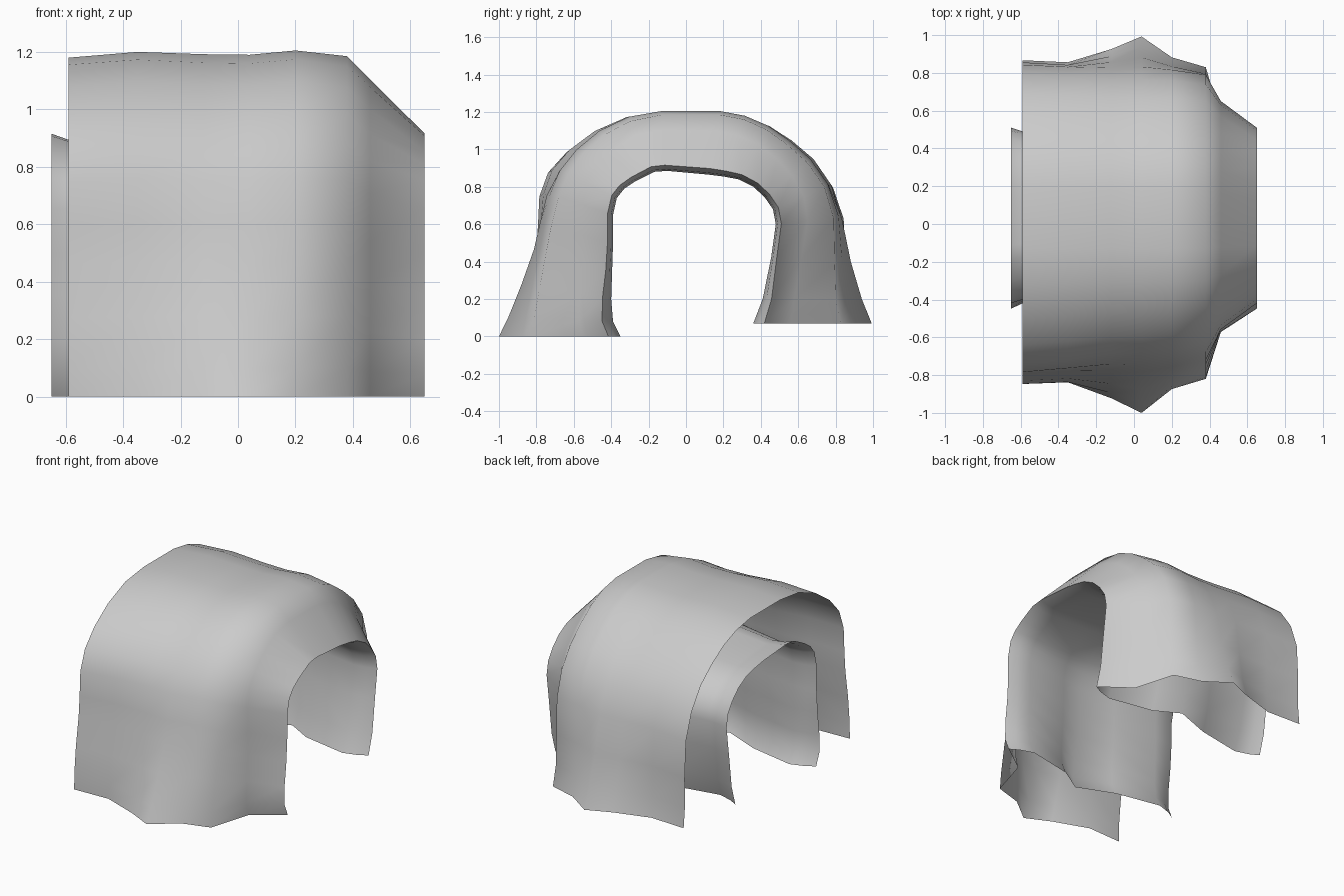
import bpy, math
from mathutils import Vector

if "Cube" in bpy.data.objects:
    bpy.data.objects.remove(bpy.data.objects["Cube"])

# Arch cross-sections (y, z), all running from left foot to right foot
MID = [(-1, 0), (-.96, .1), (-.9, .28), (-.84, .47), (-.82, .6), (-.8, .76), (-.74, .89),
       (-.64, 1.0), (-.5, 1.1), (-.32, 1.175), (-.13, 1.2), (.18, 1.2), (.32, 1.175),
       (.45, 1.125), (.57, 1.05), (.69, .95), (.79, .81), (.86, .64), (.91, .4), (.96, .2), (1, .07)]
END = [(-.82, 0), (-.81, .1), (-.78, .28), (-.745, .47), (-.72, .6), (-.68, .76), (-.63, .88),
       (-.55, .99), (-.44, 1.09), (-.3, 1.165), (-.13, 1.2), (.18, 1.2), (.31, 1.175),
       (.43, 1.12), (.54, 1.04), (.65, .94), (.74, .81), (.79, .64), (.795, .4), (.8, .2), (.83, .07)]
BORE = [(-.35, 0), (-.39, .08), (-.4, .2), (-.395, .35), (-.39, .5), (-.39, .65), (-.37, .74),
        (-.33, .79), (-.27, .83), (-.17, .88), (-.1, .885), (.12, .865), (.2, .855),
        (.28, .84), (.36, .8), (.42, .745), (.465, .68), (.48, .6), (.455, .42), (.41, .2), (.36, .07)]


def blend(a, b, t_low, t_high, power=1):
    """Mix two sections, with different weights at the feet and the crown."""
    out = []
    for p, q in zip(a, b):
        t = t_low + (t_high - t_low) * min(1, p[1] / .9) ** power
        out.append((p[0] + (q[0] - p[0]) * t, p[1] + (q[1] - p[1]) * t))
    return out


def grow(section, foot, side, crown):
    """Push a section outward by amounts set at the feet, the sides and the crown."""
    out = []
    for y, z in section:
        d = Vector((y - .04, max(0, z - .55))).normalized()
        amount = side * abs(d.x) + crown * (1 - abs(d.x))
        amount += (foot - side) * max(0, 1 - z / .4)
        out.append((y + d.x * amount, z + d.y * amount))
    return out


def loft(name, rings):
    n = len(MID)
    verts = [(x, y, z) for x, ring in rings for y, z in ring]
    faces = [(r * n + i, r * n + i + 1, (r + 1) * n + i + 1, (r + 1) * n + i)
             for r in range(len(rings) - 1) for i in range(n - 1)]
    mesh = bpy.data.meshes.new(name)
    mesh.from_pydata(verts, [], faces)
    obj = bpy.data.objects.new(name, mesh)
    bpy.context.collection.objects.link(obj)
    bpy.ops.object.select_all(action='DESELECT')
    obj.select_set(True)
    bpy.context.view_layer.objects.active = obj
    bpy.ops.object.shade_smooth_by_angle(angle=math.radians(60))


# Outer shell: feet flared at the middle, closing in to the lip of the opening
lip = grow(BORE, .065, .03, .035)
rings = []
for x, foot, shoulder, top in [(-.59, .15, 1, 1.18), (-.35, .1, .8, 1.2), (-.12, .57, .5, 1.192),
                               (.04, 1, .45, 1.19), (.2, .3, .4, 1.205), (.38, 0, 0, 1.185)]:
    section = blend(END, MID, foot, shoulder)
    rings.append((x, [(y, z * (top / 1.2 if z > .1 else 1)) for y, z in section]))
rings.append((.46, blend(lip, rings[-1][1], .34, .7, 2)))
rings.append((.65, lip))
loft("outer_shell", rings)

# Inner tunnel: flared at both mouths, with side pockets at mid length
mouth = [(.65, .065, .03, .035), (.59, .03, .01, .01), (.5, 0, 0, 0), (.2, .06, .04, .01)]
stations = [(-x, *g) for x, *g in mouth] + [(.04, .16, .08, .03)] + mouth[::-1]
loft("inner_tunnel", [(x, grow(BORE, *g)) for x, *g in stations])
